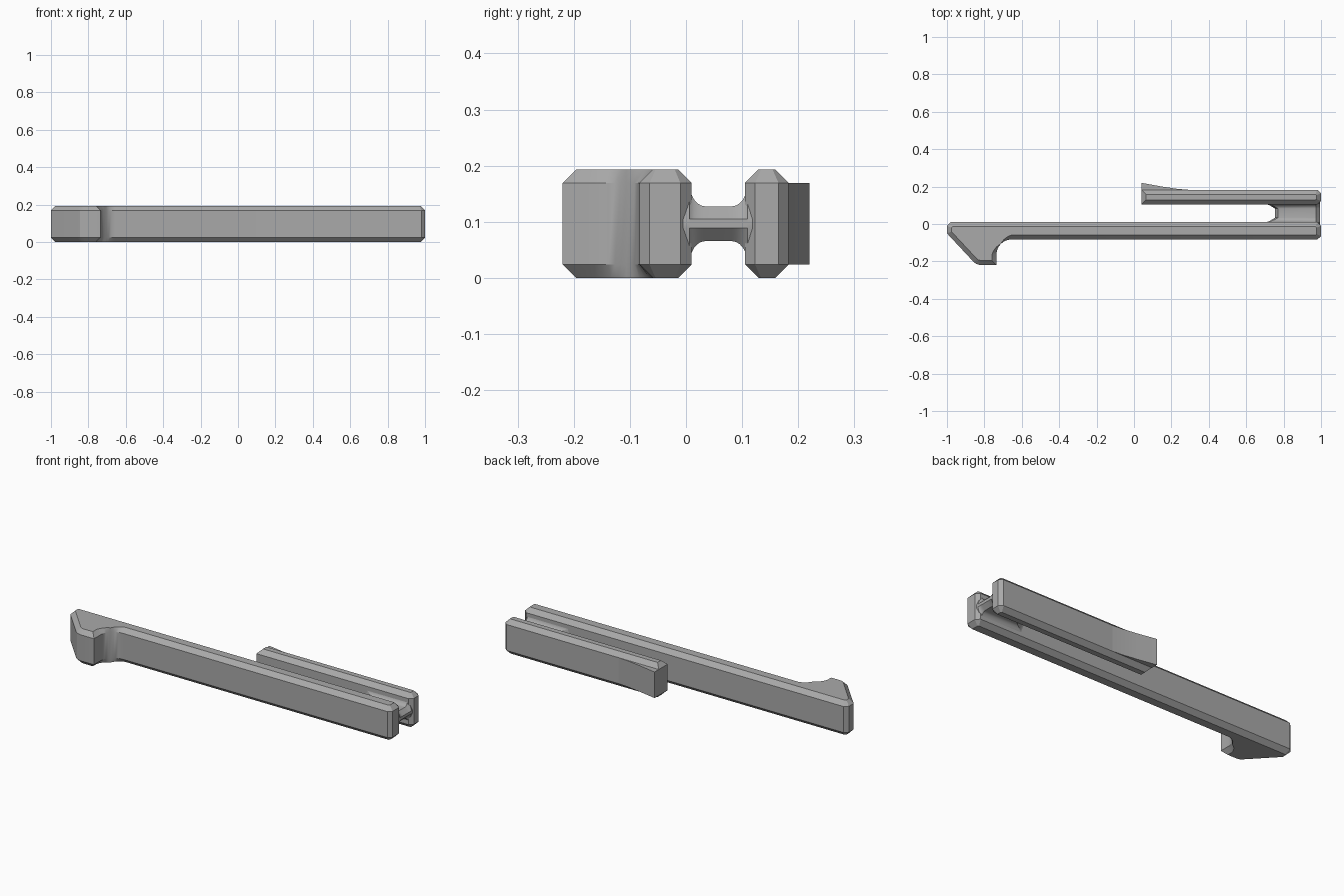
import bpy, bmesh, math
from mathutils import Vector

cube = bpy.data.objects.get("Cube")
if cube:
    bpy.data.objects.remove(cube, do_unlink=True)

grey = bpy.data.materials.new("plain grey")
grey.use_nodes = True
colour = (0.4, 0.4, 0.4, 1)
grey.diffuse_color = colour
grey.node_tree.nodes["Principled BSDF"].inputs["Base Color"].default_value = colour

HEIGHT, CHAMFER = 0.193, 0.024


def finish(name, bm):
    bmesh.ops.recalc_face_normals(bm, faces=bm.faces)
    mesh = bpy.data.meshes.new(name)
    bm.to_mesh(mesh)
    bm.free()
    mesh.materials.append(grey)
    obj = bpy.data.objects.new(name, mesh)
    bpy.context.collection.objects.link(obj)
    bpy.ops.object.select_all(action='DESELECT')
    obj.select_set(True)
    bpy.context.view_layer.objects.active = obj
    bpy.ops.object.shade_smooth_by_angle(angle=math.radians(25))
    return obj


def inset(outline, amounts):
    """Mitred inward offset of a counter-clockwise outline."""
    result = []
    for i, p in enumerate(outline):
        p = Vector(p)
        a = (p - Vector(outline[i - 1])).normalized()
        b = (Vector(outline[(i + 1) % len(outline)]) - p).normalized()
        na, nb = Vector((-a.y, a.x)), Vector((-b.y, b.x))
        result.append(p + (na + nb) * amounts[i] / (1 + na.dot(nb)))
    return result


def slab(name, outline, low, high, amounts=None):
    """Upright prism, with chamfered rims when amounts are given."""
    bm = bmesh.new()
    levels = [(low, outline), (high, outline)]
    if amounts:
        small = inset(outline, amounts)
        levels = [(low, small), (low + CHAMFER, outline),
                  (high - CHAMFER, outline), (high, small)]
    rings = [[bm.verts.new((p[0], p[1], z)) for p in pts] for z, pts in levels]
    n = len(outline)
    for a, b in zip(rings, rings[1:]):
        for i in range(n):
            j = (i + 1) % n
            bm.faces.new((a[i], a[j], b[j], b[i]))
    bm.faces.new(rings[0][::-1])
    bm.faces.new(rings[-1])
    return finish(name, bm)


# Long arm with hook; the rim chamfer fades out inside the concave fillet
start = [(-0.98, 0.01), (-1, -0.01), (-1, -0.05), (-0.86, -0.2),
         (-0.845, -0.213), (-0.82, -0.22), (-0.735, -0.22)]
steps, r = 10, 0.08
fillet, fade = [], []
for i in range(steps + 1):
    t = i / steps
    a = math.pi - t * math.pi / 2
    fillet.append((-0.735 + r + r * math.cos(a), -0.083 - r + r * math.sin(a)))
    fade.append(CHAMFER * abs(2 * t - 1))
end = [(0.98, -0.083), (1, -0.065), (1, -0.01), (0.98, 0.01)]
slab("long_arm_with_hook", start + fillet + end, 0, HEIGHT,
     [CHAMFER] * len(start) + fade + [CHAMFER] * len(end))

# Short arm
short = [(0.04, 0.183), (0.04, 0.105), (0.98, 0.105),
         (1, 0.123), (1, 0.165), (0.98, 0.183)]
slab("short_arm", short, 0, HEIGHT, [CHAMFER] * len(short))

# Flared tip on the outside of the short arm
slab("flared_tip", [(0.04, 0.22), (0.04, 0.17), (0.29, 0.17), (0.29, 0.183),
                    (0.23, 0.188), (0.15, 0.2)], CHAMFER, HEIGHT - CHAMFER)

# Bridge joining the arms, thickening in a curve towards each arm
mid_y, mid_z, edge = 0.058, HEIGHT / 2, 0.008
half_side = [(0.024, 0.031, 0.77)]
for i in range(1, 7):
    a = i / 6 * math.pi / 2
    half_side.append((0.024 + 0.028 * math.sin(a),
                      0.031 + 0.042 * (1 - math.cos(a)),
                      0.77 - 0.07 * i / 6))
half_side.append((0.068, 0.073, 0.7))
columns = [(-d, h, x) for d, h, x in reversed(half_side)] + half_side
bm = bmesh.new()
loops = []
for d, h, x in columns:
    section = [(x - 0.015, edge), (x, h), (0.972, h), (0.995, edge)]
    pts = section + [(px, -pz) for px, pz in reversed(section)]
    loops.append([bm.verts.new((px, mid_y + d, mid_z + pz)) for px, pz in pts])
for a, b in zip(loops, loops[1:]):
    for i in range(len(a)):
        j = (i + 1) % len(a)
        bm.faces.new((a[i], a[j], b[j], b[i]))
bm.faces.new(loops[0])
bm.faces.new(loops[-1][::-1])
finish("bridge", bm)
